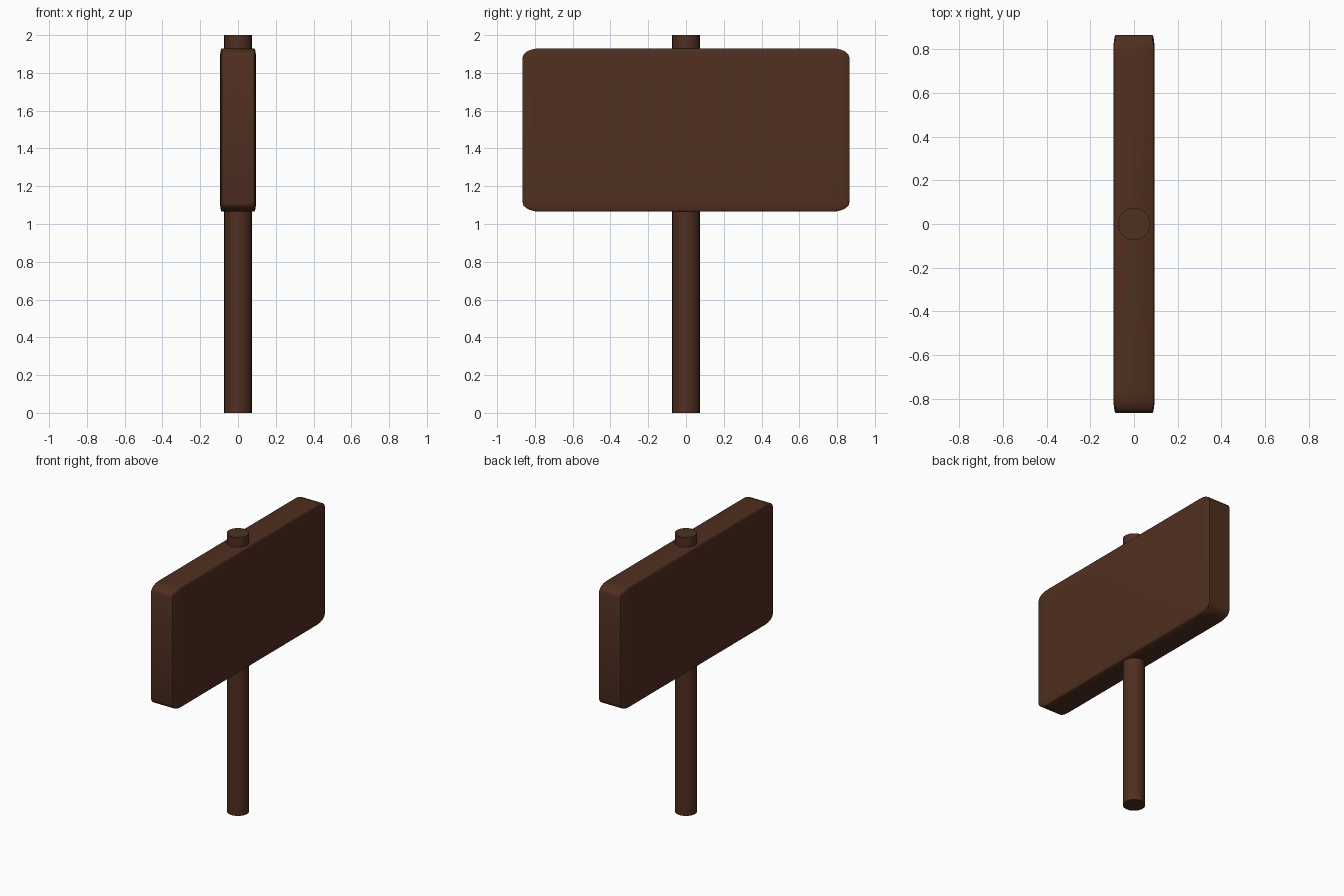
import bpy, math

if "Cube" in bpy.data.objects:
    bpy.data.objects.remove(bpy.data.objects["Cube"])

wood = bpy.data.materials.new("dark_wood")
wood.diffuse_color = (0.08, 0.028, 0.014, 1)
wood.use_nodes = True
wood.node_tree.nodes["Principled BSDF"].inputs["Base Color"].default_value = wood.diffuse_color


def finish(obj, name):
    obj.name = name
    obj.data.materials.append(wood)
    bpy.ops.object.shade_smooth_by_angle(angle=math.radians(40))


# Round post running the full height through the board
bpy.ops.mesh.primitive_cylinder_add(vertices=32, radius=0.073, depth=2.0,
                                    end_fill_type='TRIFAN', location=(0, 0, 1))
finish(bpy.context.object, "post")

# Board: rounded unit block stretched to size, so its corners stretch with it
bpy.ops.mesh.primitive_cube_add(size=1, location=(0, 0, 1.4975))
board = bpy.context.object
bevel = board.modifiers.new("rounded_edges", 'BEVEL')
bevel.width = 0.055
bevel.segments = 5
bpy.ops.object.modifier_apply(modifier=bevel.name)
board.scale = (0.19, 1.73, 0.865)
bpy.ops.object.transform_apply(location=False, rotation=False, scale=True)
finish(board, "sign_board")
